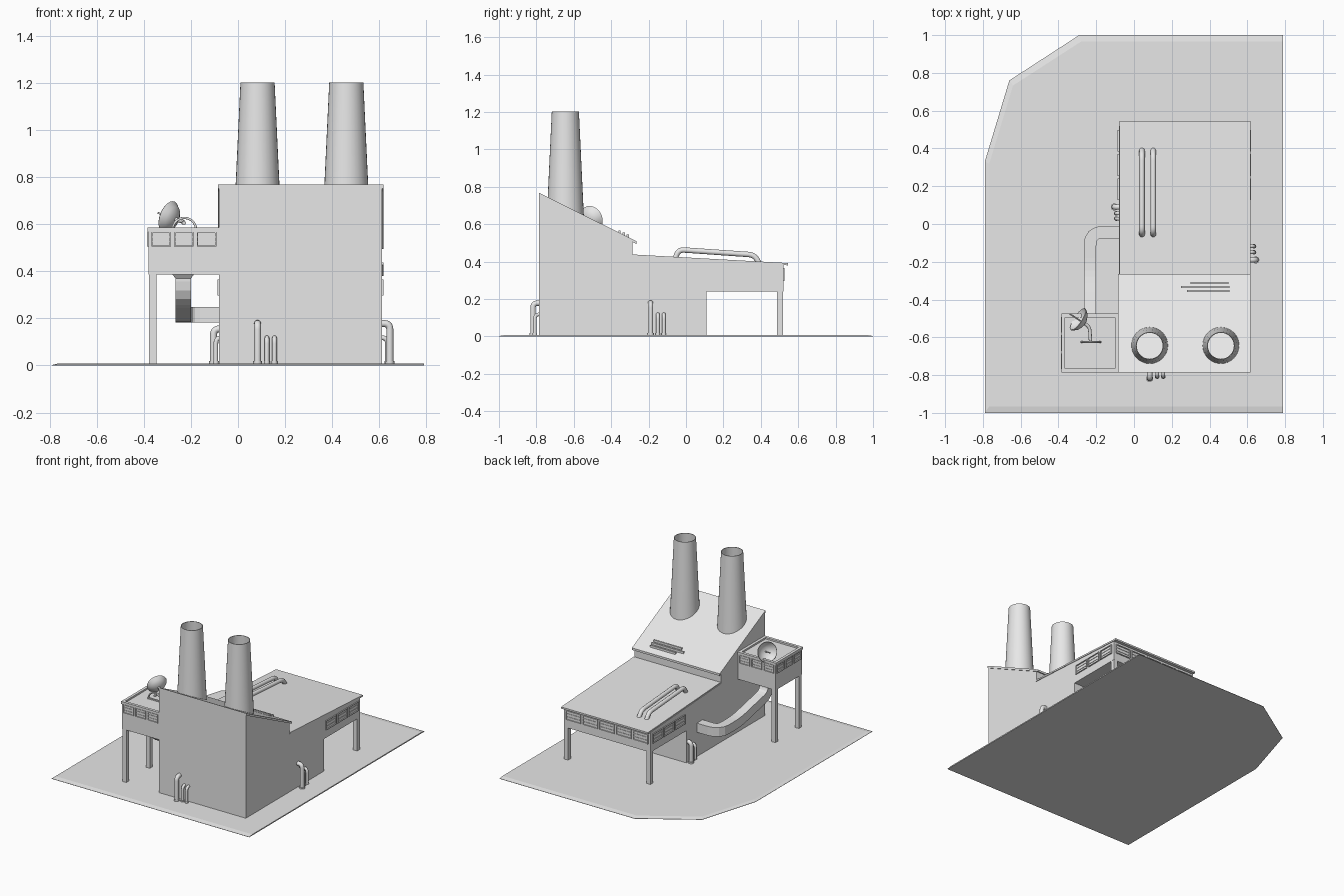
import bpy, bmesh, math
from mathutils import Vector

if "Cube" in bpy.data.objects:
    bpy.data.objects.remove(bpy.data.objects["Cube"])

grey = bpy.data.materials.new("light grey")
grey.diffuse_color = (0.8, 0.8, 0.8, 1)
grey.use_nodes = True
grey.node_tree.nodes["Principled BSDF"].inputs["Base Color"].default_value = grey.diffuse_color


def finish(name, bm, smooth=None):
    bmesh.ops.recalc_face_normals(bm, faces=bm.faces)
    me = bpy.data.meshes.new(name)
    bm.to_mesh(me)
    bm.free()
    me.materials.append(grey)
    ob = bpy.data.objects.new(name, me)
    bpy.context.collection.objects.link(ob)
    if smooth:
        bpy.ops.object.select_all(action='DESELECT')
        ob.select_set(True)
        bpy.context.view_layer.objects.active = ob
        bpy.ops.object.shade_smooth_by_angle(angle=math.radians(smooth))
    return ob


def add_loft(bm, rings, caps=True):
    """Skin a list of equal-length closed rings of points."""
    vs = [[bm.verts.new(p) for p in r] for r in rings]
    n = len(vs[0])
    for a, b in zip(vs, vs[1:]):
        for i in range(n):
            j = (i + 1) % n
            bm.faces.new((a[i], a[j], b[j], b[i]))
    if caps:
        bm.faces.new(vs[0][::-1])
        bm.faces.new(vs[-1])


def add_box(bm, x0, x1, y0, y1, z0, z1):
    add_loft(bm, [[(x0, y0, z), (x1, y0, z), (x1, y1, z), (x0, y1, z)] for z in (z0, z1)])


def box(name, *dims):
    bm = bmesh.new()
    add_box(bm, *dims)
    return finish(name, bm)


def side_prism(name, profile, x0, x1):
    bm = bmesh.new()
    add_loft(bm, [[(x, y, z) for y, z in profile] for x in (x0, x1)])
    return finish(name, bm)


def rounded(points, r, steps=5):
    """Round the corners of a path."""
    pts = [Vector(p) for p in points]
    out = [pts[0]]
    for a, b, c in zip(pts, pts[1:], pts[2:]):
        p, q = b + (a - b).normalized() * r, b + (c - b).normalized() * r
        for i in range(steps + 1):
            t = i / steps
            out.append(p * (1 - t) ** 2 + b * 2 * t * (1 - t) + q * t * t)
    return out + [pts[-1]]


def pipe(name, points, radius, bend=0.03):
    cu = bpy.data.curves.new(name, 'CURVE')
    cu.dimensions = '3D'
    cu.bevel_depth, cu.bevel_resolution, cu.use_fill_caps = radius, 3, True
    sp = cu.splines.new('POLY')
    pts = rounded(points, bend)
    sp.points.add(len(pts) - 1)
    for s, p in zip(sp.points, pts):
        s.co = (*p, 1)
    cu.materials.append(grey)
    ob = bpy.data.objects.new(name, cu)
    bpy.context.collection.objects.link(ob)


def windows(name, start, end, z0, z1, count, out):
    """Row of framed, slatted windows along a wall from start to end; out = wall normal."""
    s, e, o = Vector((*start, 0)), Vector((*end, 0)), Vector((*out, 0))
    d = (e - s).normalized()
    step = (e - s).length / count
    bm = bmesh.new()

    def bar(u0, u1, za, zb, depth):
        c = [s + d * u0, s + d * u1, s + d * u1 + o * depth, s + d * u0 + o * depth]
        add_loft(bm, [[(p.x, p.y, z) for p in c] for z in (za, zb)])
    f = 0.005
    for i in range(count):
        a, b = i * step + 0.007, (i + 1) * step - 0.007
        bar(a, b, z1 - f, z1, 0.007)
        bar(a, b, z0, z0 + f, 0.007)
        bar(a, a + f, z0 + f, z1 - f, 0.007)
        bar(b - f, b, z0 + f, z1 - f, 0.007)
        for t in (1 / 3, 2 / 3):
            zm = z0 + (z1 - z0) * t
            bar(a + f, b - f, zm - 0.002, zm + 0.002, 0.003)
    finish(name, bm)


# Ground slab with clipped corner and shallow sloping rim
outline = [(-0.79, -1), (0.79, -1), (0.79, 1), (-0.29, 1), (-0.66, 0.76), (-0.79, 0.33)]
bm = bmesh.new()
add_loft(bm, [[(x, y, 0) for x, y in outline],
              [(x, y, 0.002) for x, y in outline],
              [(x if x > 0.7 else x * 0.97, y * 0.965, 0.008) for x, y in outline]])
finish("ground_slab", bm)

# Main hall: tall front, stepped roof, overhanging rear
side_prism("main_hall", [(-0.785, 0), (-0.785, 0.752), (-0.285, 0.505), (-0.285, 0.43),
                         (0.52, 0.385), (0.52, 0.24), (0.11, 0.24), (0.11, 0)], -0.08, 0.612)
side_prism("high_roof", [(-0.787, 0.768), (-0.265, 0.509), (-0.265, 0.494), (-0.787, 0.752)], -0.084, 0.618)
side_prism("low_roof", [(-0.285, 0.438), (0.545, 0.392), (0.545, 0.38), (-0.285, 0.427)], -0.077, 0.617)
for i, x in enumerate((-0.079, 0.579)):
    box(f"rear_leg_{i}", x, x + 0.032, 0.487, 0.519, 0, 0.25)
windows("hall_windows_right", (0.612, 0.12), (0.612, 0.505), 0.297, 0.365, 3, (1, 0))
windows("hall_windows_left", (-0.08, 0.12), (-0.08, 0.505), 0.297, 0.365, 3, (-1, 0))
windows("hall_windows_back", (-0.07, 0.52), (0.602, 0.52), 0.297, 0.365, 5, (0, 1))

# Hollow tapered chimneys
for i, x in enumerate((0.083, 0.46)):
    rings = []
    for r, z in ((0.1, 0.62), (0.0725, 1.203), (0.0685, 1.203), (0.096, 0.62)):
        rings.append([(x + r * math.cos(a * math.tau / 32), -0.645 + r * math.sin(a * math.tau / 32), z)
                      for a in range(32)])
    bm = bmesh.new()
    add_loft(bm, rings, caps=False)
    finish(f"chimney_{i}", bm, 40)

# Louvre on the high roof
for i, (x0, x1, y) in enumerate(((0.3, 0.5, -0.312), (0.25, 0.505, -0.333), (0.28, 0.505, -0.355))):
    z = 0.509 - (y + 0.265) * 0.496
    box(f"roof_louvre_{i}", x0, x1, y - 0.006, y + 0.006, z - 0.01, z + 0.012)

# Twin pipes lying on the low roof
for i, x in enumerate((0.042, 0.102)):
    pipe(f"roof_pipe_{i}", [(x, -0.06, 0.41), (x, -0.04, 0.464), (x, 0.365, 0.436), (x, 0.395, 0.385)], 0.015)

# Annex on stilts, with a recessed roof
box("annex", -0.38, -0.08, -0.78, -0.48, 0.387, 0.574)
bm = bmesh.new()
for d in ((-0.385, -0.08, -0.785, -0.765), (-0.385, -0.08, -0.495, -0.475),
          (-0.385, -0.365, -0.765, -0.495), (-0.1, -0.08, -0.765, -0.495)):
    add_box(bm, *d, 0.568, 0.586)
finish("annex_roof_rim", bm)
for i, y in enumerate((-0.78, -0.512)):
    box(f"annex_leg_{i}", -0.378, -0.346, y, y + 0.032, 0, 0.39)
windows("annex_windows_front", (-0.375, -0.78), (-0.085, -0.78), 0.505, 0.567, 3, (0, -1))
windows("annex_windows_back", (-0.375, -0.48), (-0.085, -0.48), 0.505, 0.567, 3, (0, 1))
windows("annex_windows_left", (-0.38, -0.775), (-0.38, -0.485), 0.505, 0.567, 3, (-1, 0))

# Square duct from under the annex into the hall wall
path = rounded([(-0.233, -0.59, 0.37), (-0.233, -0.59, 0.29), (-0.233, -0.4, 0.25),
                (-0.233, -0.25, 0.216), (-0.233, -0.043, 0.216), (-0.07, -0.043, 0.216)], 0.07, 4)
rings = [[(-0.233 + sx * 0.048, -0.59 + sy * 0.048, 0.39) for sx, sy in ((-1, -1), (1, -1), (1, 1), (-1, 1))]]
for i, p in enumerate(path):
    t = (path[min(i + 1, len(path) - 1)] - path[max(i - 1, 0)]).normalized()
    side = t.cross(Vector((0, 0, 1)))
    side = side.normalized() if side.length > 0.01 else Vector((1, 0, 0))
    up = side.cross(t)
    rings.append([p + (side * a + up * b) * 0.033 for a, b in ((-1, -1), (1, -1), (1, 1), (-1, 1))])
bm = bmesh.new()
add_loft(bm, rings)
finish("duct", bm)

# Satellite dish, feed and mount
n = Vector((-0.8, 0.52, 0.3)).normalized()
u = n.cross(Vector((0, 0, 1))).normalized()
v = u.cross(n)
c = Vector((-0.292, -0.507, 0.63))
rings = []
for r, h in ((0.004, -0.036), (0.03, -0.032), (0.052, -0.019), (0.07, 0.004),
             (0.067, 0.007), (0.05, -0.014), (0.028, -0.027), (0.004, -0.031)):
    rings.append([c + n * h + (u * math.cos(a * math.tau / 24) + v * math.sin(a * math.tau / 24)) * r
                  for a in range(24)])
bm = bmesh.new()
add_loft(bm, rings)
finish("dish", bm, 40)
pipe("dish_feed", [c - n * 0.03, c + n * 0.06], 0.004)
pipe("dish_arm", [c - n * 0.03, (-0.235, -0.545, 0.612), (-0.23, -0.625, 0.605)], 0.009, 0.02)
arc = [(-0.228 + 0.05 * math.cos(a * math.pi / 10), -0.625, 0.577 + 0.05 * math.sin(a * math.pi / 10))
       for a in range(11)]
pipe("dish_mount_arc", arc, 0.005, 0.003)
box("dish_mount_bar", -0.283, -0.173, -0.631, -0.619, 0.57, 0.582)


# Ground pipes: one thick and two thin, bending into each wall
def ground_pipes(name, anchor, out, along, tall, reach):
    a, o, l = (Vector((*q, 0)) for q in (anchor, out, along))
    for i, (off, r, h, dist) in enumerate(((0, 0.015, tall, reach), (0.04, 0.01, 0.118, reach - 0.01),
                                           (0.072, 0.01, 0.118, reach - 0.01))):
        p = a + l * off + o * dist
        w = a + l * off - o * 0.01
        pipe(f"{name}_{i}", [p, (p.x, p.y, h), (w.x, w.y, h)], r, 0.025)
        pipe(f"{name}_foot_{i}", [p, (p.x, p.y, 0.018)], r * 1.25)


ground_pipes("front_pipe", (0.083, -0.785), (0, -1), (1, 0), 0.178, 0.033)
ground_pipes("right_pipe", (0.612, -0.19), (1, 0), (0, 1), 0.178, 0.033)
ground_pipes("left_pipe", (-0.08, 0.09), (-1, 0), (0, -0.85), 0.155, 0.024)
